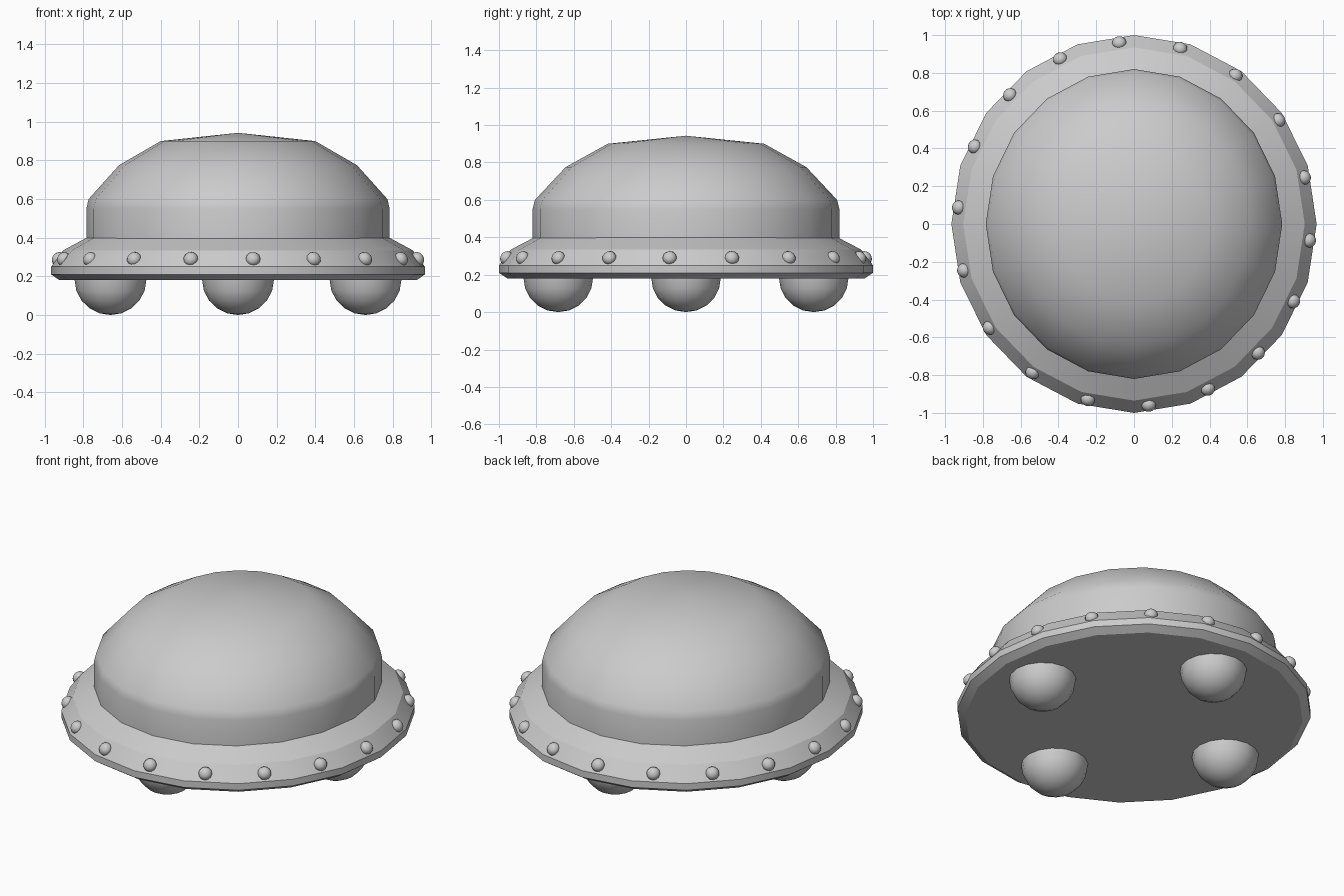
import bpy, bmesh
from math import sin, cos, pi, radians, atan2
from mathutils import Matrix, Vector

if "Cube" in bpy.data.objects:
    bpy.data.objects.remove(bpy.data.objects["Cube"])


def finish(name, bm, angle):
    bmesh.ops.recalc_face_normals(bm, faces=bm.faces)
    me = bpy.data.meshes.new(name)
    bm.to_mesh(me)
    bm.free()
    ob = bpy.data.objects.new(name, me)
    bpy.context.collection.objects.link(ob)
    bpy.ops.object.select_all(action='DESELECT')
    ob.select_set(True)
    bpy.context.view_layer.objects.active = ob
    bpy.ops.object.shade_smooth_by_angle(angle=radians(angle))
    return ob


def lathe(name, profile, sides, sx=1.0, sy=1.0, centre=(0, 0), angle=30):
    """Elliptical lathe of (radius, z) points; radius 0 makes a pole."""
    bm = bmesh.new()
    rings = []
    for r, z in profile:
        n = 1 if r == 0 else sides
        rings.append([bm.verts.new((centre[0] + sx * r * cos(2 * pi * i / sides),
                                    centre[1] + sy * r * sin(2 * pi * i / sides), z))
                      for i in range(n)])
    for a, b in zip(rings, rings[1:]):
        for i in range(sides):
            j = (i + 1) % sides
            quad = [a[i % len(a)], a[j % len(a)], b[j % len(b)], b[i % len(b)]]
            bm.faces.new(list(dict.fromkeys(quad)))
    for end in (rings[0], rings[-1]):
        if len(end) > 1:
            bm.faces.new(end)
    return finish(name, bm, angle)


# Domed shell
lathe("dome", [(1, 0.38), (1, 0.55), (0.985, 0.60), (0.785, 0.775),
               (0.51, 0.90), (0, 0.943)], 20, 0.785, 0.82, angle=40)

# Flared rim with flat underside
lathe("rim", [(0.955, 0.18), (1, 0.21), (1, 0.25), (0.935, 0.335), (0.81, 0.40)],
      20, 0.967, 1.0, angle=25)

# Rivets around the rim slope
bm = bmesh.new()
for k in range(18):
    a = radians(-5.2 + 20 * k)
    pos = Vector((0.933 * cos(a), 0.963 * sin(a), 0.29))
    normal = Vector((0.8 * cos(a), 0.8 * sin(a), 0.6))
    m = (Matrix.Translation(pos) @ normal.to_track_quat('Z', 'Y').to_matrix().to_4x4()
         @ Matrix.Diagonal((1, 1, 0.85, 1)))
    bmesh.ops.create_uvsphere(bm, u_segments=12, v_segments=8, radius=0.038, matrix=m)
finish("rivets", bm, 60)

# Four rounded feet
foot = [(0, 0)] + [(0.186 * sin(t), 0.183 * (1 - cos(t)))
                   for t in (pi / 10 * i for i in range(1, 6))]
for name, c in (("left_foot", (-0.66, 0)), ("right_foot", (0.66, 0)),
                ("front_foot", (0, -0.683)), ("back_foot", (0, 0.683))):
    lathe(name, foot, 16, centre=c, angle=45)
